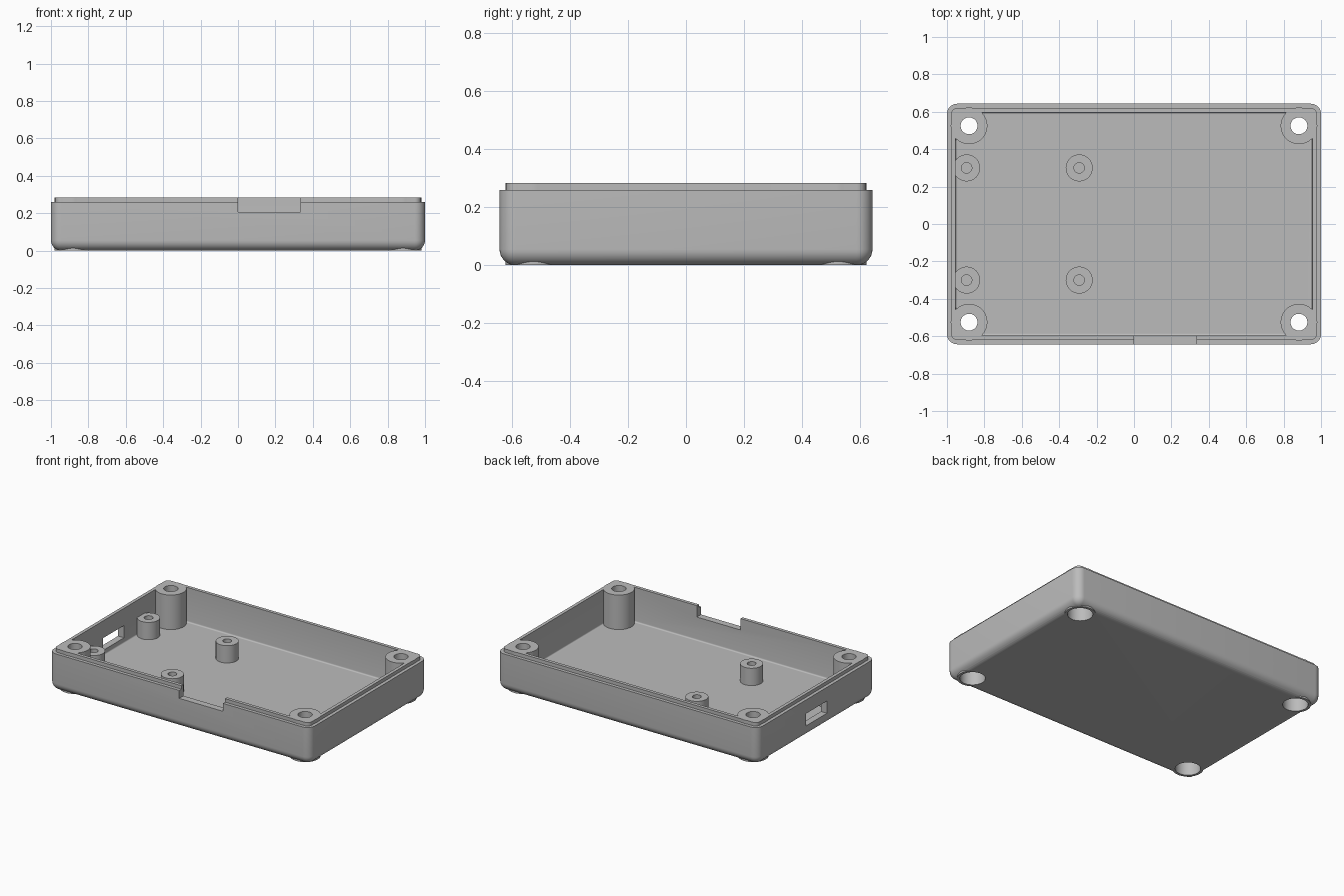
import bpy, bmesh, math

if "Cube" in bpy.data.objects:
    bpy.data.objects.remove(bpy.data.objects["Cube"])

# Overall dimensions
HX, HY = 1.0, 0.643
RIM, TOP, FLOOR = 0.26, 0.284, 0.045
WALL, STEP, ROUND = 0.046, 0.023, 0.055
BOSS_R = 0.098

grey = bpy.data.materials.new("plastic grey")
grey.use_nodes = True
colour = (0.5, 0.5, 0.5, 1)
grey.diffuse_color = colour
grey.node_tree.nodes["Principled BSDF"].inputs["Base Color"].default_value = colour


def finish(bm, name):
    bmesh.ops.recalc_face_normals(bm, faces=bm.faces)
    mesh = bpy.data.meshes.new(name)
    bm.to_mesh(mesh)
    bm.free()
    mesh.materials.append(grey)
    ob = bpy.data.objects.new(name, mesh)
    bpy.context.collection.objects.link(ob)
    return ob


def ring(bm, inset, z, steps=8):
    """Rounded rectangle loop, inset from the outer wall."""
    r = max(ROUND - inset, 0.004)
    cx, cy = HX - inset - r, HY - inset - r
    loop = []
    for q, (sx, sy) in enumerate([(1, 1), (-1, 1), (-1, -1), (1, -1)]):
        for i in range(steps + 1):
            a = (q + i / steps) * math.pi / 2
            loop.append(bm.verts.new((sx * cx + r * math.cos(a), sy * cy + r * math.sin(a), z)))
    return loop


def cylinder(name, x, y, r, z0, z1, sides=48):
    bm = bmesh.new()
    bmesh.ops.create_cone(bm, cap_ends=True, segments=sides, radius1=r, radius2=r, depth=z1 - z0)
    bmesh.ops.translate(bm, verts=bm.verts, vec=(x, y, (z0 + z1) / 2))
    return finish(bm, name)


def box(name, x0, x1, y0, y1, z0, z1):
    bm = bmesh.new()
    bmesh.ops.create_cube(bm, size=1)
    bmesh.ops.scale(bm, verts=bm.verts, vec=(x1 - x0, y1 - y0, z1 - z0))
    bmesh.ops.translate(bm, verts=bm.verts, vec=((x0 + x1) / 2, (y0 + y1) / 2, (z0 + z1) / 2))
    return finish(bm, name)


def combine(target, tool, operation):
    """Apply a boolean and discard the tool."""
    mod = target.modifiers.new(operation, 'BOOLEAN')
    mod.object, mod.operation, mod.solver = tool, operation, 'EXACT'
    bpy.context.view_layer.update()
    graph = bpy.context.evaluated_depsgraph_get()
    mesh = bpy.data.meshes.new_from_object(target.evaluated_get(graph))
    target.modifiers.clear()
    target.data = mesh
    bpy.data.objects.remove(tool)


# Tray: rounded bottom, outer wall, stepped lip, inner wall and floor
profile = []
for i in range(9):
    a = i / 8 * math.pi / 2
    profile.append((ROUND * (1 - math.sin(a)), ROUND * (1 - math.cos(a))))
profile += [(0, RIM), (STEP, RIM), (STEP, TOP), (WALL, TOP)]
fillet = ROUND - WALL
for i in range(5):
    a = i / 4 * math.pi / 2
    profile.append((WALL + fillet * (1 - math.cos(a)), FLOOR + fillet * (1 - math.sin(a))))
bm = bmesh.new()
loops = [ring(bm, inset, z) for inset, z in profile]
for low, high in zip(loops, loops[1:]):
    for i in range(len(low)):
        j = (i + 1) % len(low)
        bm.faces.new((low[i], low[j], high[j], high[i]))
bm.faces.new(loops[0][::-1])
bm.faces.new(loops[-1])
case = finish(bm, "case_tray")

corners = [(x, y) for x in (-0.882, 0.882) for y in (-0.525, 0.525)]
standoffs = [(x, y) for x in (-0.895, -0.293) for y in (-0.3, 0.3)]

# Corner screw bosses and board standoffs
for x, y in corners:
    combine(case, cylinder("corner_boss", x, y, BOSS_R, 0, TOP), 'UNION')
for x, y in standoffs:
    combine(case, cylinder("standoff", x, y, 0.072, FLOOR - 0.01, 0.165), 'UNION')

# Screw holes, counterbores from below and blind pilot holes
for x, y in corners:
    combine(case, cylinder("screw_hole", x, y, 0.045, -0.1, 0.4), 'DIFFERENCE')
    combine(case, cylinder("counterbore", x, y, 0.08, -0.1, 0.14), 'DIFFERENCE')
for x, y in standoffs:
    combine(case, cylinder("pilot_hole", x, y, 0.028, FLOOR + 0.005, 0.3, 32), 'DIFFERENCE')

# Front notch and side port
combine(case, box("front_notch", 0, 0.335, -0.8, -0.55, 0.205, 0.4), 'DIFFERENCE')
combine(case, box("side_port", -1.1, -0.9, -0.115, 0.115, 0.08, 0.165), 'DIFFERENCE')

# Smooth rounds, crisp edges
bpy.ops.object.select_all(action='DESELECT')
case.select_set(True)
bpy.context.view_layer.objects.active = case
bpy.ops.object.shade_smooth_by_angle(angle=math.radians(30))
